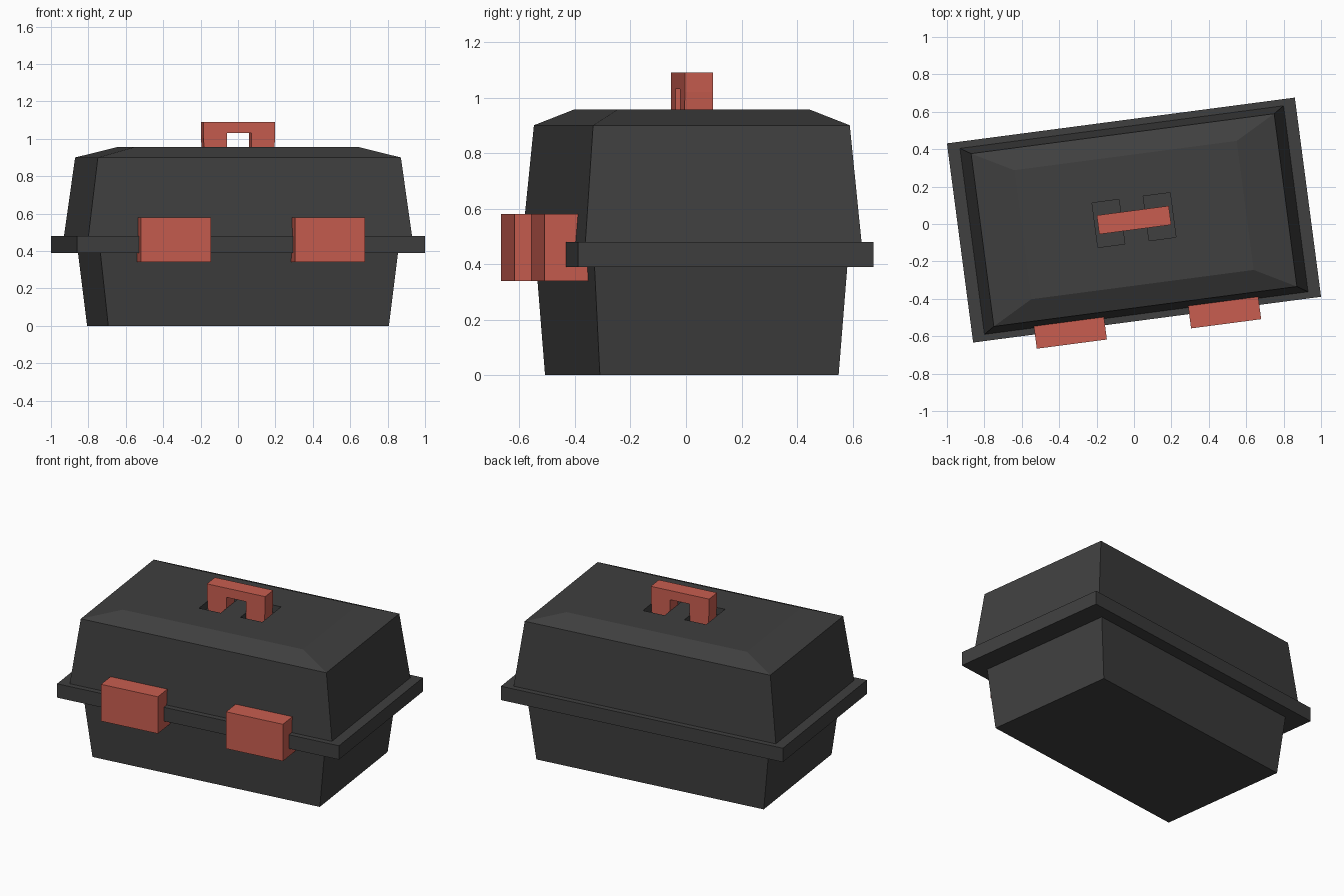
import bpy, bmesh, math
from mathutils import Matrix

if "Cube" in bpy.data.objects:
    bpy.data.objects.remove(bpy.data.objects["Cube"])

# The whole case is turned slightly about z
PLACE = Matrix.Translation((0, 0.021, 0)) @ Matrix.Rotation(math.radians(7.5), 4, 'Z')


def material(name, color):
    m = bpy.data.materials.new(name)
    m.diffuse_color = color
    m.use_nodes = True
    m.node_tree.nodes["Principled BSDF"].inputs["Base Color"].default_value = m.diffuse_color
    return m


dark = material("dark_plastic", (0.05, 0.05, 0.05, 1))
red = material("red_plastic", (0.58, 0.11, 0.08, 1))


def finish(name, bm, mat):
    bmesh.ops.recalc_face_normals(bm, faces=bm.faces)
    me = bpy.data.meshes.new(name)
    bm.to_mesh(me)
    bm.free()
    me.materials.append(mat)
    ob = bpy.data.objects.new(name, me)
    bpy.context.collection.objects.link(ob)
    ob.matrix_world = PLACE
    return ob


def stack(name, sections, mat, cx=0, cy=0):
    """Solid lofted through rectangles given as (length, width, z)."""
    bm = bmesh.new()
    rings = [[bm.verts.new((cx + sx * l / 2, cy + sy * w / 2, z))
              for sx, sy in ((-1, -1), (1, -1), (1, 1), (-1, 1))]
             for l, w, z in sections]
    for a, b in zip(rings, rings[1:]):
        for i in range(4):
            j = (i + 1) % 4
            bm.faces.new((a[i], a[j], b[j], b[i]))
    bm.faces.new(rings[0][::-1])
    bm.faces.new(rings[-1])
    return finish(name, bm, mat)


# Tapered tub, rim and chamfered lid
stack("base", [(1.513, 0.867, 0), (1.605, 0.918, 0.39)], dark)
stack("rim", [(1.876, 1.074, 0.39), (1.876, 1.074, 0.48)], dark)
lid = stack("lid", [(1.745, 1.003, 0.48), (1.634, 0.932, 0.90), (1.20, 0.696, 0.957)], dark)

for side, s in (("left", -1), ("right", 1)):
    # Recess in the lid around each handle leg
    cutter = stack(side + "_recess_cutter", [(0.145, 0.24, 0.91), (0.145, 0.24, 1.05)],
                   dark, cx=s * 0.138)
    cutter.hide_render = True
    cutter.hide_viewport = True
    cutter.display_type = 'WIRE'
    cut = lid.modifiers.new(side + "_recess", 'BOOLEAN')
    cut.operation = 'DIFFERENCE'
    cut.solver = 'EXACT'
    cut.object = cutter
    # Front latches over the rim
    stack(side + "_latch", [(0.378, 0.174, 0.34), (0.378, 0.174, 0.58)],
          red, cx=s * 0.416, cy=-0.527)

# Handle: square arch profile, extruded front to back
half = [(0.194, 1.09), (0.194, 1.02), (0.187, 0.91), (0.065, 0.91), (0.065, 1.03)]
outline = half + [(-x, z) for x, z in reversed(half)]
bm = bmesh.new()
face = bm.faces.new([bm.verts.new((x, -0.051, z)) for x, z in outline])
ext = bmesh.ops.extrude_face_region(bm, geom=[face], use_keep_orig=True)
bmesh.ops.translate(bm, vec=(0, 0.102, 0),
                    verts=[g for g in ext["geom"] if isinstance(g, bmesh.types.BMVert)])
finish("handle", bm, red)
